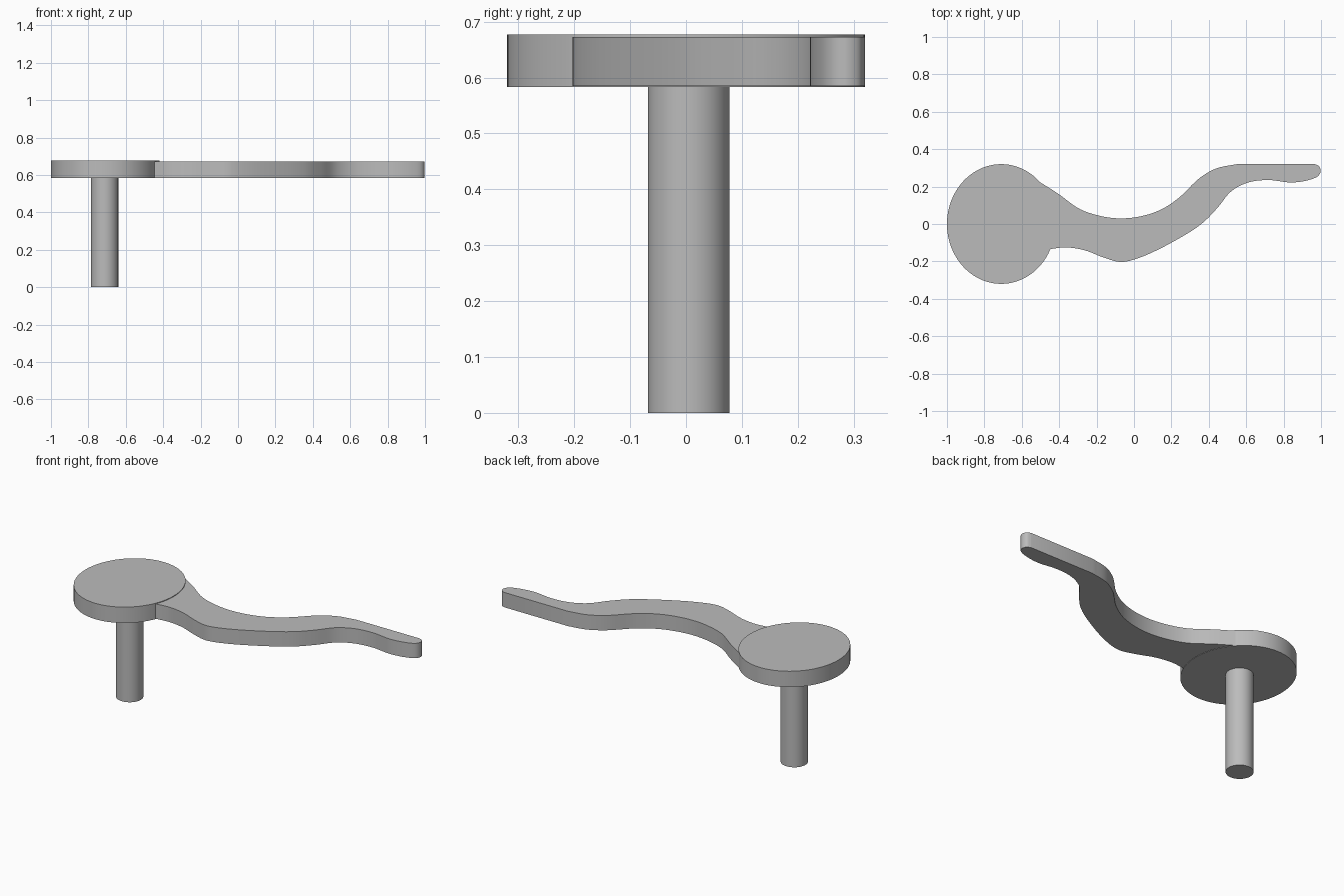
import bpy, bmesh, math
from mathutils import Vector

if "Cube" in bpy.data.objects:
    bpy.data.objects.remove(bpy.data.objects["Cube"])

grey = bpy.data.materials.new("plain grey")
grey.diffuse_color = (0.5, 0.5, 0.5, 1)
grey.use_nodes = True
grey.node_tree.nodes["Principled BSDF"].inputs["Base Color"].default_value = grey.diffuse_color


def extrude_outline(name, points, z0, z1):
    """Closed 2D outline extruded between two heights."""
    bm = bmesh.new()
    base = bm.faces.new([bm.verts.new((x, y, z0)) for x, y in points])
    top = bmesh.ops.extrude_face_region(bm, geom=[base], use_keep_orig=True)["geom"]
    bmesh.ops.translate(bm, vec=(0, 0, z1 - z0),
                        verts=[v for v in top if isinstance(v, bmesh.types.BMVert)])
    bmesh.ops.recalc_face_normals(bm, faces=bm.faces)
    mesh = bpy.data.meshes.new(name)
    bm.to_mesh(mesh)
    bm.free()
    mesh.materials.append(grey)
    obj = bpy.data.objects.new(name, mesh)
    bpy.context.collection.objects.link(obj)
    bpy.ops.object.select_all(action='DESELECT')
    obj.select_set(True)
    bpy.context.view_layer.objects.active = obj
    bpy.ops.object.shade_smooth_by_angle(angle=math.radians(30))
    return obj


def ellipse(cx, cy, rx, ry, n):
    return [(cx + rx * math.cos(2 * math.pi * i / n),
             cy + ry * math.sin(2 * math.pi * i / n)) for i in range(n)]


def smooth_path(points, steps=5):
    """Centripetal Catmull-Rom curve through the points."""
    p = [Vector(q) for q in points]
    p = [2 * p[0] - p[1]] + p + [2 * p[-1] - p[-2]]
    out = []
    for a, b, c, d in zip(p, p[1:], p[2:], p[3:]):
        t1 = (b - a).length ** 0.5
        t2 = t1 + (c - b).length ** 0.5
        t3 = t2 + (d - c).length ** 0.5
        for i in range(steps):
            t = t1 + (t2 - t1) * i / steps
            e = a.lerp(b, t / t1)
            f = b.lerp(c, (t - t1) / (t2 - t1))
            g = c.lerp(d, (t - t2) / (t3 - t2))
            h = e.lerp(f, t / t2)
            k = f.lerp(g, (t - t1) / (t3 - t1))
            out.append(tuple(h.lerp(k, (t - t1) / (t2 - t1))))
    return out + [tuple(p[-2])]


# Round head and the post beneath it
extrude_outline("head_disc", ellipse(-0.71, 0, 0.29, 0.32, 96), 0.583, 0.677)
extrude_outline("post", ellipse(-0.713, 0.005, 0.073, 0.073, 48), 0, 0.59)

# Wavy handle: back edge, rounded tip, front edge
back_edge = [(-0.54, 0.25), (-0.52, 0.235), (-0.41, 0.165), (-0.29, 0.08), (-0.18, 0.043),
             (-0.08, 0.03), (0.03, 0.04), (0.14, 0.075), (0.24, 0.14),
             (0.35, 0.245), (0.44, 0.297), (0.55, 0.32)]
tip_and_front = [(0.965, 0.32), (0.988, 0.31), (0.998, 0.285), (0.985, 0.257),
                 (0.93, 0.234), (0.84, 0.222), (0.72, 0.235), (0.61, 0.222),
                 (0.52, 0.175), (0.445, 0.085), (0.36, 0.0), (0.2, -0.1),
                 (0.03, -0.18), (-0.07, -0.203), (-0.16, -0.18),
                 (-0.265, -0.14), (-0.365, -0.125), (-0.455, -0.135)]
outline = smooth_path(back_edge) + smooth_path(tip_and_front) + [(-0.6, -0.1), (-0.6, 0.2)]
extrude_outline("handle", outline, 0.585, 0.673)
